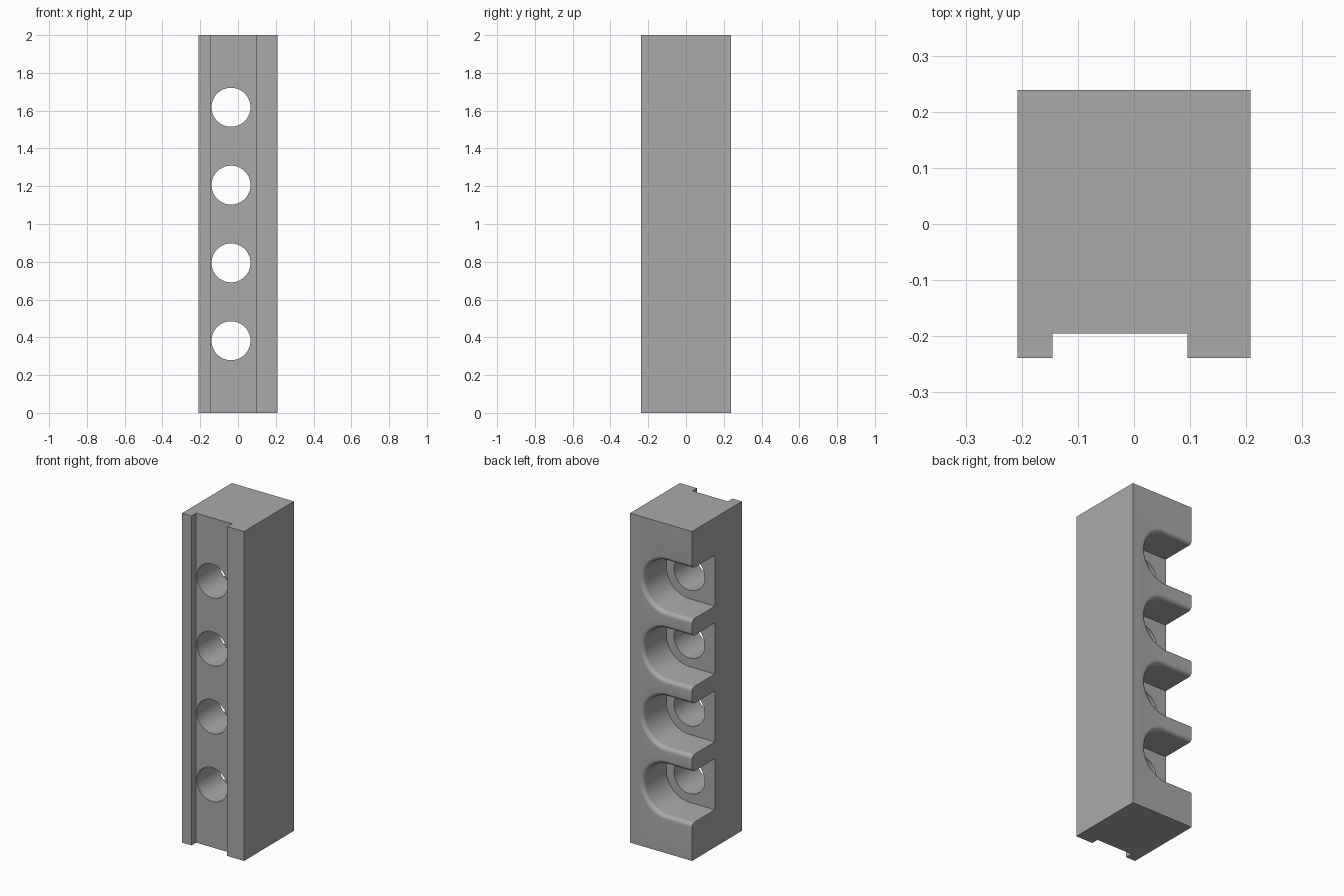
import bpy, bmesh, math

cube = bpy.data.objects.get("Cube")
if cube:
    bpy.data.objects.remove(cube, do_unlink=True)

BACK, FLOOR = 0.239, 0.02        # back face and pocket floor in y
HOLE_X, HOLE_R = -0.037, 0.103
POCKET_R, FILLET = 0.155, 0.025
HEIGHTS = [0.382 + 0.412 * i for i in range(4)]

grey = bpy.data.materials.new("plain grey")
grey.use_nodes = True
grey.diffuse_color = (0.4, 0.4, 0.4, 1)
grey.node_tree.nodes["Principled BSDF"].inputs["Base Color"].default_value = (0.4, 0.4, 0.4, 1)


def loft(name, rings):
    """Skin a closed solid through matching rings of points."""
    bm = bmesh.new()
    loops = [[bm.verts.new(p) for p in ring] for ring in rings]
    for a, b in zip(loops, loops[1:]):
        for i in range(len(a)):
            j = (i + 1) % len(a)
            bm.faces.new((a[i], a[j], b[j], b[i]))
    bm.faces.new(loops[0])
    bm.faces.new(loops[-1])
    bmesh.ops.recalc_face_normals(bm, faces=bm.faces)
    mesh = bpy.data.meshes.new(name)
    bm.to_mesh(mesh)
    bm.free()
    mesh.materials.append(grey)
    obj = bpy.data.objects.new(name, mesh)
    bpy.context.collection.objects.link(obj)
    return obj


def circle_ring(y, z):
    angles = [math.tau * i / 64 for i in range(64)]
    return [(HOLE_X + HOLE_R * math.cos(a), y, z + HOLE_R * math.sin(a)) for a in angles]


def pocket_ring(y, z, grow):
    """U outline, round towards +x and open past the -x side."""
    r = POCKET_R + grow
    angles = [math.pi * (i / 40 - 0.5) for i in range(41)]
    arc = [(HOLE_X + r * math.cos(a), y, z + r * math.sin(a)) for a in angles]
    return [(-0.4, y, z - r)] + arc + [(-0.4, y, z + r)]


# Block with a shallow groove down the front
outline = [(-0.208, -0.239), (-0.145, -0.239), (-0.145, -0.195), (0.095, -0.195),
           (0.095, -0.239), (0.208, -0.239), (0.208, BACK), (-0.208, BACK)]
block = loft("grooved_block", [[(x, y, z) for x, y in outline] for z in (0, 2)])

# Pockets with rounded lips, and through holes
cutters = []
for z in HEIGHTS:
    rings = [pocket_ring(FLOOR, z, 0)]
    for i in range(9):
        t = math.pi / 2 * i / 8
        rings.append(pocket_ring(BACK - FILLET + FILLET * math.sin(t), z,
                                 FILLET * (1 - math.cos(t))))
    rings.append(pocket_ring(0.3, z, FILLET))
    cutters.append(loft("pocket_cutter", rings))
    cutters.append(loft("hole_cutter", [circle_ring(-0.4, z), circle_ring(0.4, z)]))

bpy.ops.object.select_all(action='DESELECT')
block.select_set(True)
bpy.context.view_layer.objects.active = block
for cutter in cutters:
    cutter.hide_render = True
    mod = block.modifiers.new("cut", 'BOOLEAN')
    mod.operation = 'DIFFERENCE'
    mod.solver = 'EXACT'
    mod.object = cutter
    bpy.ops.object.modifier_apply(modifier=mod.name)
    bpy.data.objects.remove(cutter, do_unlink=True)

bpy.ops.object.shade_smooth_by_angle(angle=math.radians(30))
